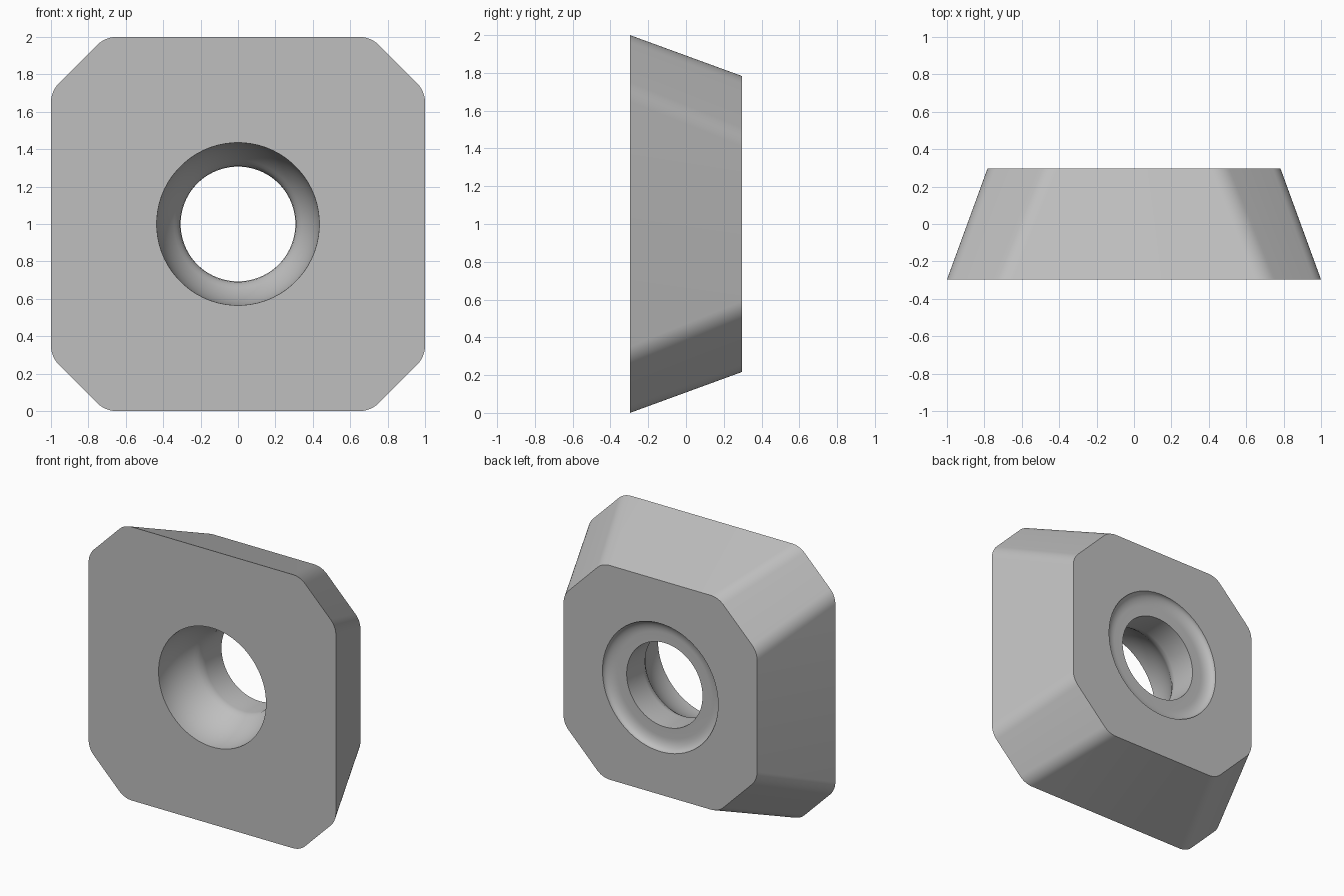
import bpy
import bmesh
from math import sin, cos, tan, pi, radians

cube = bpy.data.objects.get("Cube")
if cube:
    bpy.data.objects.remove(cube, do_unlink=True)

HALF_DEPTH = 0.297
CORNER_STEPS = 8
RING = 8 * CORNER_STEPS


def octagon(half, corner, y, trim=0.06):
    """Square outline with chamfered, rounded corners; corner = end of each straight side."""
    radius = trim / tan(radians(22.5))
    sharp = [(half, corner), (corner, half)]
    points = []
    for quarter in range(4):
        for k, (cx, cz) in enumerate(sharp):
            # Arc centre lies inward of the sharp corner, along the two side normals
            if k == 0:
                ox, oz = cx - radius, cz - trim
            else:
                ox, oz = cx - trim, cz - radius
            for s in range(CORNER_STEPS):
                a = radians(45 * (k + s / (CORNER_STEPS - 1)))
                x, z = ox + radius * cos(a), oz + radius * sin(a)
                turn = quarter * pi / 2
                points.append((x * cos(turn) - z * sin(turn), y,
                               x * sin(turn) + z * cos(turn) + 1))
    return points


def circle(radius, y):
    angles = [2 * pi * (i + 0.5) / RING for i in range(RING)]
    return [(radius * cos(a), y, radius * sin(a) + 1) for a in angles]


# Hole profile from back to front: shallow rounded recess, flat ring, bore, curved seat
BORE = 0.307
profile = []
for i in range(9):
    t = i / 8 * pi / 2
    profile.append((0.38 + 0.088 * cos(t), HALF_DEPTH - 0.05 * sin(t)))
profile += [(BORE, HALF_DEPTH - 0.05), (BORE, 0.06)]
seat_radius, seat_angle, mouth = 0.47, radians(43), 0.435
for i in range(15):
    t = seat_angle * (0.92 - 0.92 * i / 14)
    profile.append((mouth - seat_radius * (1 - cos(t)),
                    -HALF_DEPTH + seat_radius * sin(t)))
# Ease the join between bore and seat
profile.insert(11, (BORE + 0.004, 0.03))

# Loft every ring into one closed solid
rings = [octagon(1.0, 0.71, -HALF_DEPTH), octagon(0.783, 0.468, HALF_DEPTH)]
rings += [circle(r, y) for r, y in profile]

bm = bmesh.new()
loops = [[bm.verts.new(p) for p in ring] for ring in rings]
for a, b in zip(loops, loops[1:] + loops[:1]):
    for i in range(RING):
        j = (i + 1) % RING
        bm.faces.new((a[i], a[j], b[j], b[i]))
bmesh.ops.recalc_face_normals(bm, faces=bm.faces)
mesh = bpy.data.meshes.new("cutting_insert")
bm.to_mesh(mesh)
bm.free()

insert = bpy.data.objects.new("cutting_insert", mesh)
bpy.context.collection.objects.link(insert)

# Plain grey material
grey = bpy.data.materials.new("plain_grey")
grey.use_nodes = True
colour = (0.52, 0.52, 0.52, 1)
grey.diffuse_color = colour
grey.node_tree.nodes["Principled BSDF"].inputs["Base Color"].default_value = colour
mesh.materials.append(grey)

# Smooth curved walls, crisp rims
bpy.ops.object.select_all(action="DESELECT")
insert.select_set(True)
bpy.context.view_layer.objects.active = insert
bpy.ops.object.shade_smooth_by_angle(angle=radians(30))
